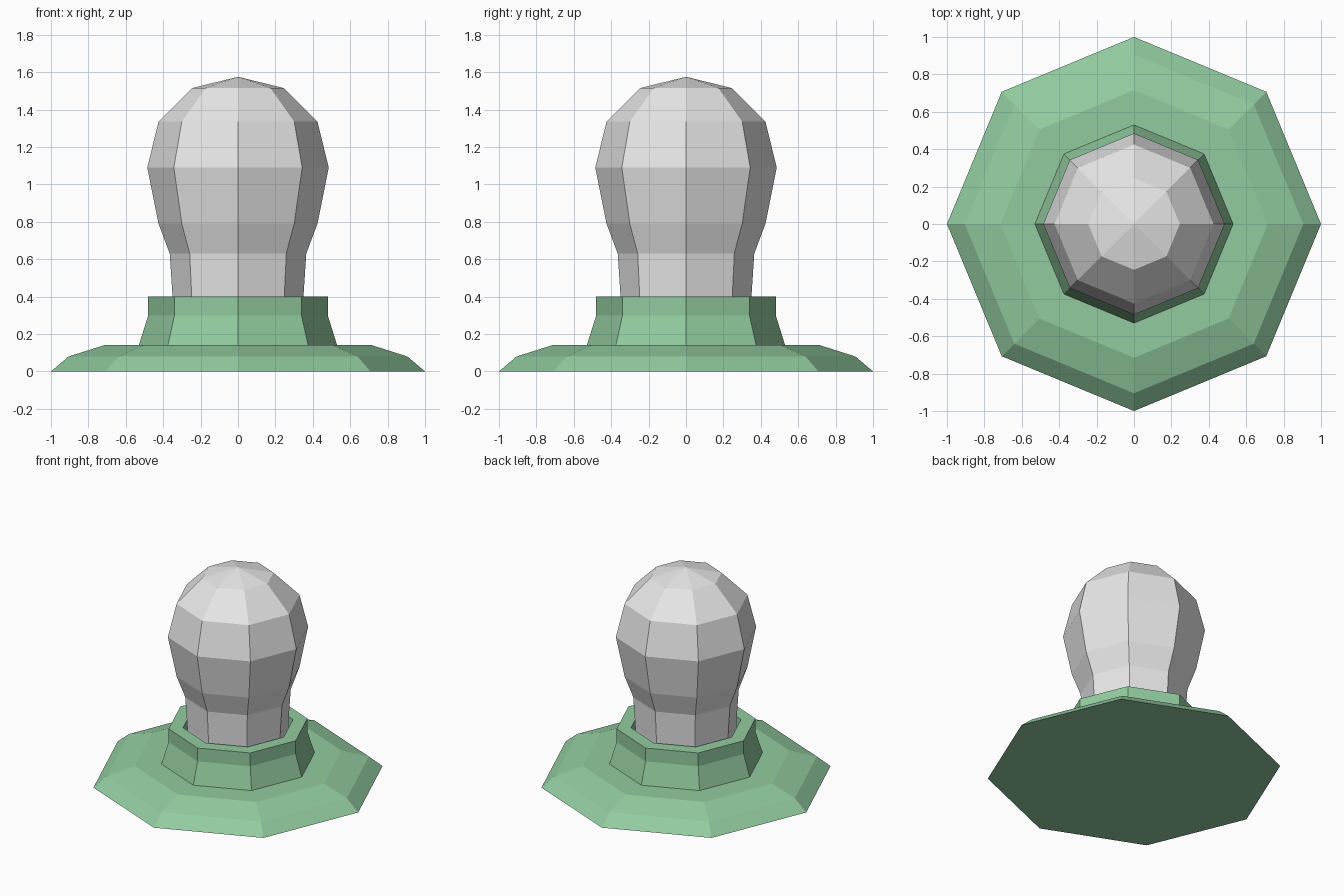
import bpy
import bmesh
from math import cos, sin, pi

SIDES = 8

cube = bpy.data.objects.get("Cube")
if cube:
    bpy.data.objects.remove(cube, do_unlink=True)


def make_material(name, rgb):
    mat = bpy.data.materials.new(name)
    mat.use_nodes = True
    colour = (*rgb, 1.0)
    mat.diffuse_color = colour
    bsdf = next(n for n in mat.node_tree.nodes if n.type == "BSDF_PRINCIPLED")
    bsdf.inputs["Base Color"].default_value = colour
    return mat


def lathe(name, profile, mat):
    """Turn a (radius, height) profile into a closed flat-faced solid."""
    bm = bmesh.new()
    rings = []
    for r, z in profile:
        if r == 0:
            rings.append([bm.verts.new((0, 0, z))] * SIDES)
        else:
            rings.append([bm.verts.new((r * cos(2 * pi * i / SIDES),
                                        r * sin(2 * pi * i / SIDES), z))
                          for i in range(SIDES)])
    for low, high in zip(rings, rings[1:]):
        for i in range(SIDES):
            j = (i + 1) % SIDES
            corners = dict.fromkeys((low[i], low[j], high[j], high[i]))
            bm.faces.new(list(corners))
    # Cap any open end
    for ring in (rings[0], rings[-1]):
        if len(set(ring)) > 1:
            bm.faces.new(ring)
    bmesh.ops.recalc_face_normals(bm, faces=bm.faces)
    mesh = bpy.data.meshes.new(name)
    bm.to_mesh(mesh)
    bm.free()
    mesh.materials.append(mat)
    obj = bpy.data.objects.new(name, mesh)
    bpy.context.collection.objects.link(obj)
    return obj


green = make_material("sage green", (0.29, 0.60, 0.35))
grey = make_material("light grey", (0.80, 0.80, 0.80))

# Stepped foot with a raised collar around a socket
lathe("base_and_collar", [
    (1.0, 0.0), (0.905, 0.08), (0.715, 0.14), (0.53, 0.14),
    (0.48, 0.30), (0.48, 0.40), (0.38, 0.40), (0.38, 0.14),
], green)

# Faceted bulb standing in the socket
lathe("bulb", [
    (0.34, 0.14), (0.35, 0.40), (0.365, 0.63), (0.425, 0.79),
    (0.485, 1.09), (0.425, 1.335), (0.245, 1.515), (0.0, 1.575),
], grey)
